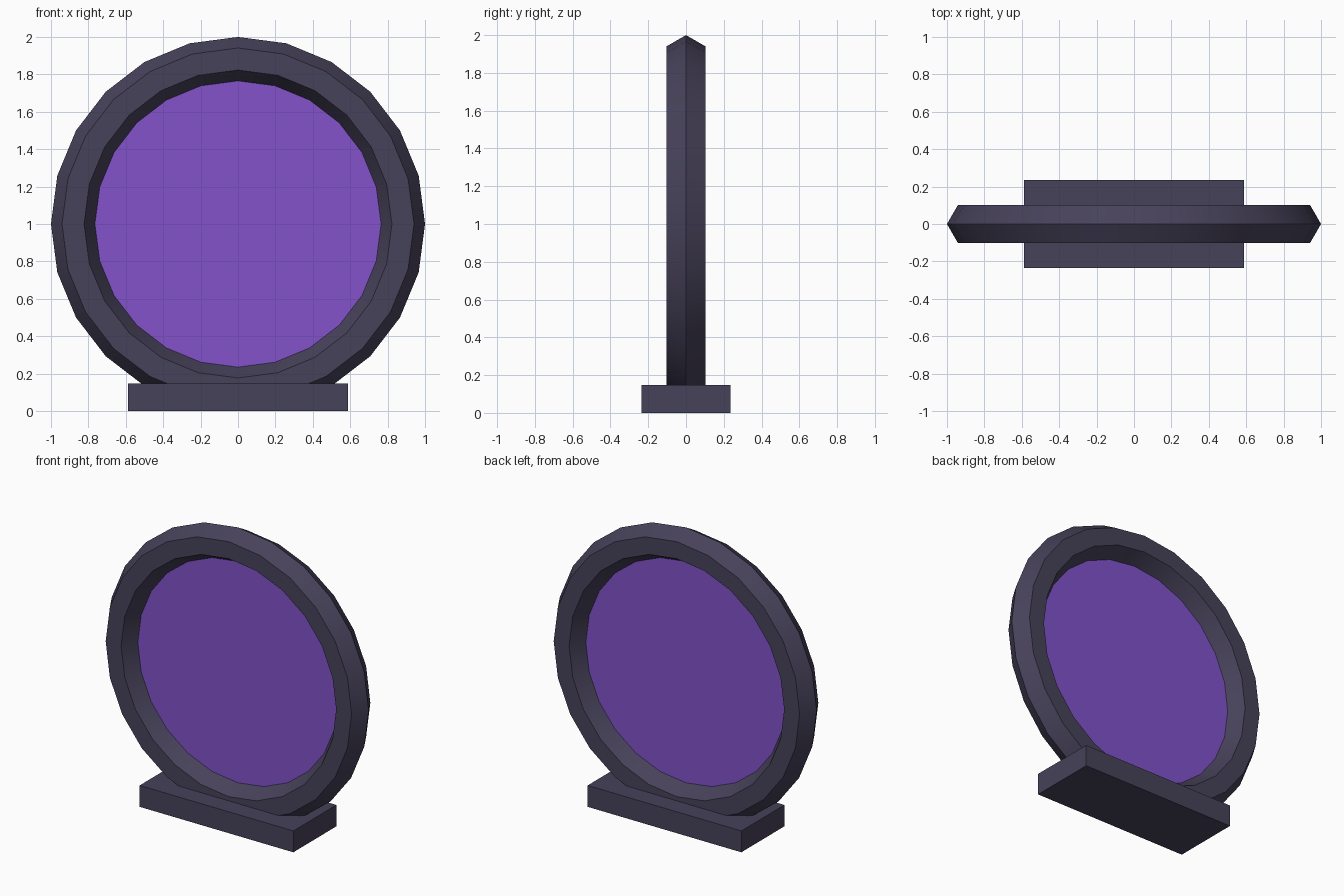
import bpy
import math

if "Cube" in bpy.data.objects:
    bpy.data.objects.remove(bpy.data.objects["Cube"], do_unlink=True)


def material(name, rgb):
    mat = bpy.data.materials.new(name)
    mat.use_nodes = True
    color = (*rgb, 1.0)
    mat.diffuse_color = color
    mat.node_tree.nodes["Principled BSDF"].inputs["Base Color"].default_value = color
    return mat


def finish(name, mat):
    obj = bpy.context.object
    obj.name = name
    obj.data.materials.append(mat)
    bpy.ops.object.transform_apply(location=False, rotation=True, scale=True)
    return obj


stone = material("dark slate", (0.063, 0.054, 0.102))
glow = material("violet glow", (0.223, 0.084, 0.597))

SEGMENTS = 24
RING, TUBE = 0.882, 0.118
UPRIGHT = (math.pi / 2, 0, 0)
CENTER = (0, 0, 1)

# Hexagonal-section ring standing upright
bpy.ops.mesh.primitive_torus_add(
    major_segments=SEGMENTS, minor_segments=6, major_radius=RING,
    minor_radius=TUBE, location=CENTER, rotation=UPRIGHT)
finish("portal_ring", stone)
bpy.ops.object.shade_smooth_by_angle(angle=math.radians(30))

# Thin glowing panel, its rim tucked inside the ring
bpy.ops.mesh.primitive_cylinder_add(
    vertices=SEGMENTS, radius=RING - TUBE + 0.02, depth=0.004,
    location=CENTER, rotation=UPRIGHT)
finish("portal_panel", glow)

# Rectangular foot
bpy.ops.mesh.primitive_cube_add(size=1, location=(0, 0, 0.074))
bpy.context.object.scale = (1.176, 0.47, 0.148)
finish("base", stone)
